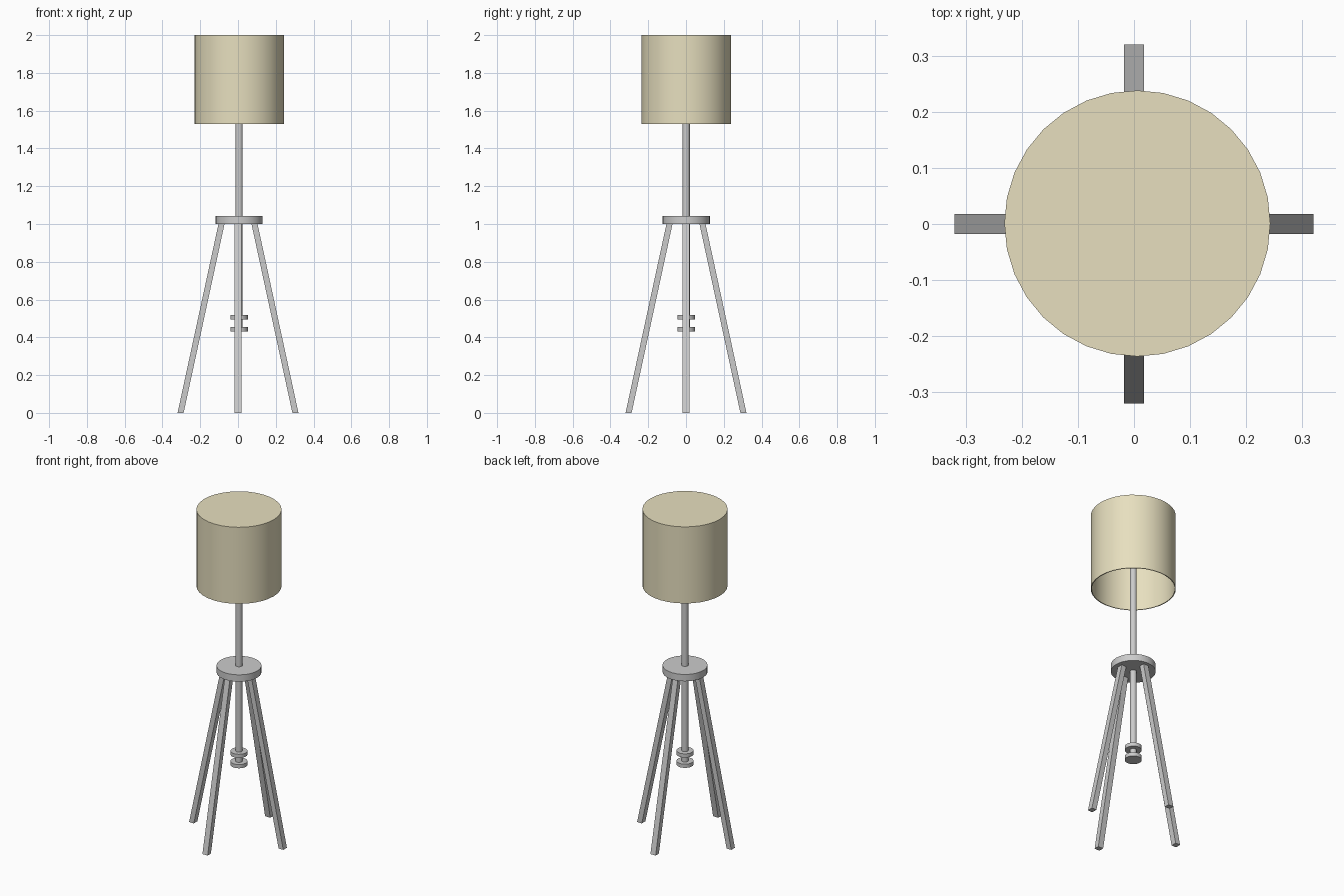
import bpy, bmesh, math
from mathutils import Matrix

if "Cube" in bpy.data.objects:
    bpy.data.objects.remove(bpy.data.objects["Cube"])

CX = 0.006  # the lamp column sits slightly off the leg centre


def add_object(name, bm):
    bmesh.ops.recalc_face_normals(bm, faces=bm.faces)
    mesh = bpy.data.meshes.new(name)
    bm.to_mesh(mesh)
    bm.free()
    obj = bpy.data.objects.new(name, mesh)
    bpy.context.collection.objects.link(obj)
    return obj


def smooth(obj):
    bpy.ops.object.select_all(action='DESELECT')
    obj.select_set(True)
    bpy.context.view_layer.objects.active = obj
    bpy.ops.object.shade_smooth_by_angle(angle=math.radians(30))


def lathe(name, profile, sides=32):
    """Revolve a (radius, z) profile; radius 0 closes on the axis."""
    bm = bmesh.new()
    verts = [bm.verts.new((r, 0, z)) for r, z in profile]
    edges = [bm.edges.new(pair) for pair in zip(verts, verts[1:])]
    bmesh.ops.spin(bm, geom=verts + edges, axis=(0, 0, 1), cent=(0, 0, 0),
                   angle=math.tau, steps=sides, use_duplicate=False)
    bmesh.ops.remove_doubles(bm, verts=bm.verts, dist=1e-5)
    bmesh.ops.translate(bm, verts=bm.verts, vec=(CX, 0.001, 0))
    obj = add_object(name, bm)
    smooth(obj)
    return obj


def disc(name, radius, z0, z1):
    return lathe(name, [(0, z0), (radius, z0), (radius, z1), (0, z1)])


def leg(name, turn):
    """Square bar splayed outwards, cut level at floor and hub."""
    bm = bmesh.new()
    bmesh.ops.create_cube(bm, size=1)
    for v in bm.verts:
        top = v.co.z > 0
        v.co.x = v.co.x * 0.032 + (0.087 if top else 0.304)
        v.co.y *= 0.035
        v.co.z = 1.002 if top else 0.0
    bmesh.ops.transform(bm, verts=bm.verts,
                        matrix=Matrix.Rotation(turn, 4, 'Z'))
    return add_object(name, bm)


# Four splayed legs
for i, side in enumerate(("right", "back", "left", "front")):
    leg(side + "_leg", i * math.pi / 2)

# Hub, centre pole and the two small collars at its foot
disc("hub", 0.125, 1.0, 1.042)
disc("pole", 0.019, 0.435, 1.97)
disc("lower_collar", 0.047, 0.432, 0.455)
disc("upper_collar", 0.047, 0.495, 0.518)

# Thin shade, open below and closed on top
shade = lathe("shade", [(0, 2.0), (0.237, 2.0), (0.237, 1.53),
                        (0.232, 1.53), (0.232, 1.995), (0, 1.995)])
mat = bpy.data.materials.new("shade_fabric")
mat.diffuse_color = (0.8, 0.74, 0.52, 1)
mat.use_nodes = True
mat.node_tree.nodes["Principled BSDF"].inputs["Base Color"].default_value = mat.diffuse_color
shade.data.materials.append(mat)
